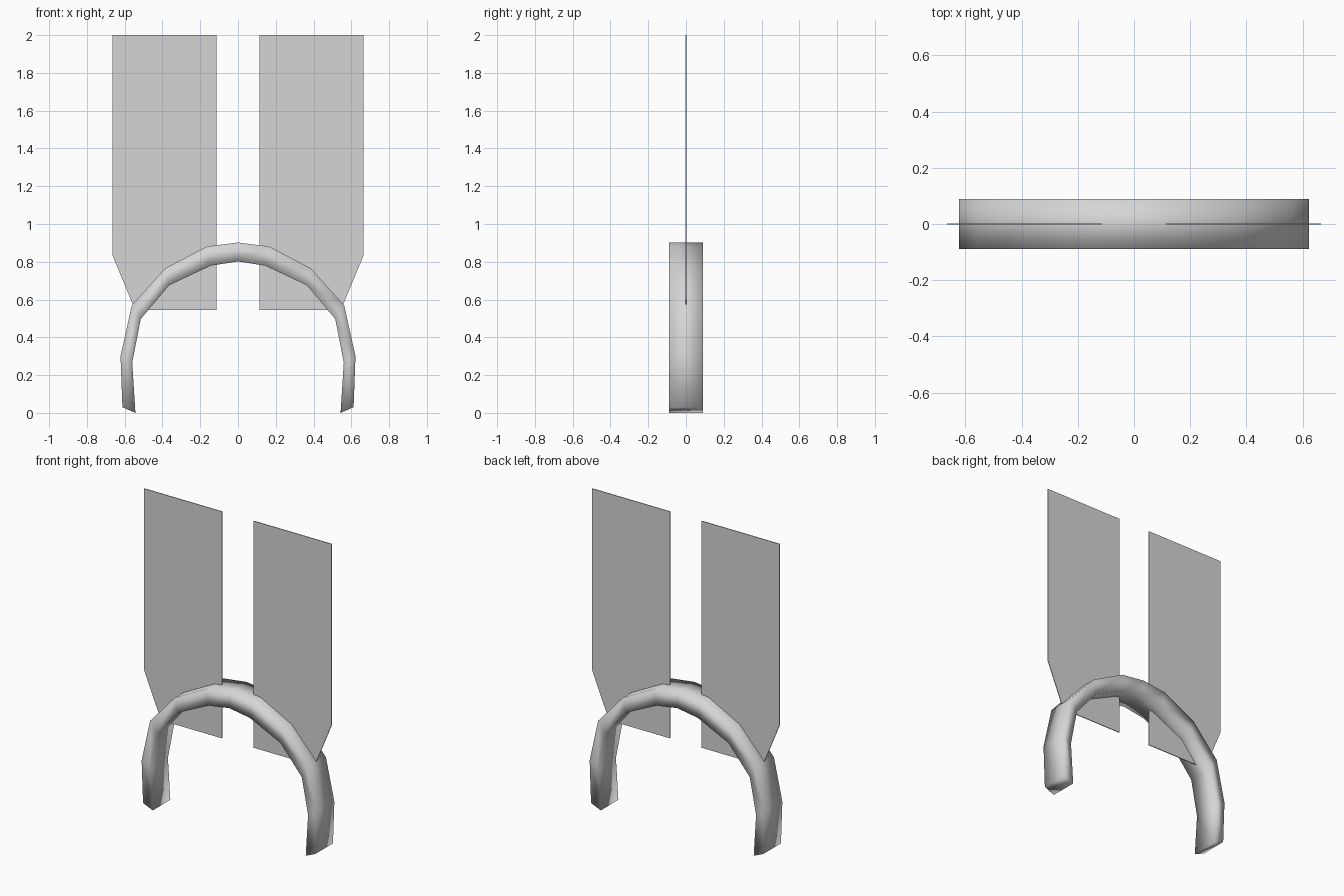
import bpy, bmesh

cube = bpy.data.objects.get("Cube")
if cube:
    bpy.data.objects.remove(cube, do_unlink=True)

# One light grey for every part
GREY = (0.665, 0.665, 0.665, 1.0)
light_grey = bpy.data.materials.new("light grey")
light_grey.use_nodes = True
light_grey.diffuse_color = GREY
light_grey.node_tree.nodes["Principled BSDF"].inputs["Base Color"].default_value = GREY


def add_object(name, bm, smooth):
    bmesh.ops.recalc_face_normals(bm, faces=bm.faces[:])
    for face in bm.faces:
        face.smooth = smooth
    mesh = bpy.data.meshes.new(name)
    bm.to_mesh(mesh)
    bm.free()
    mesh.materials.append(light_grey)
    obj = bpy.data.objects.new(name, mesh)
    bpy.context.collection.objects.link(obj)


def loft(bm, rings):
    """Closed solid through matching rings of points."""
    rings = [[bm.verts.new(p) for p in ring] for ring in rings]
    for a, b in zip(rings, rings[1:]):
        for i in range(len(a)):
            j = (i + 1) % len(a)
            bm.faces.new((a[i], a[j], b[j], b[i]))
    bm.faces.new(rings[0])
    bm.faces.new(rings[-1])


def mirrored(points):
    return [(-x, z) for x, z in reversed(points[1:])] + points


# Arched band: rectangular section swept through paired outer and inner points
HALF_DEPTH = 0.089
outer = [(0, 0.902), (0.165, 0.881), (0.385, 0.766), (0.562, 0.57), (0.622, 0.30), (0.612, 0.03)]
inner = [(0, 0.802), (0.145, 0.779), (0.365, 0.675), (0.515, 0.497), (0.56, 0.265), (0.543, 0.0)]

bm = bmesh.new()
loft(bm, [[(ox, -HALF_DEPTH, oz), (ox, HALF_DEPTH, oz),
           (ix, HALF_DEPTH, iz), (ix, -HALF_DEPTH, iz)]
          for (ox, oz), (ix, iz) in zip(mirrored(outer), mirrored(inner))])
add_object("arched_band", bm, True)

# Two thin upright panels with a clipped lower outer corner
HALF_THICK = 0.0025
panel = [(0.113, 0.545), (0.545, 0.545), (0.665, 0.835), (0.665, 2.0), (0.113, 2.0)]
for name, side in (("left_panel", 1), ("right_panel", -1)):
    bm = bmesh.new()
    loft(bm, [[(side * x, y, z) for x, z in panel] for y in (-HALF_THICK, HALF_THICK)])
    add_object(name, bm, False)
